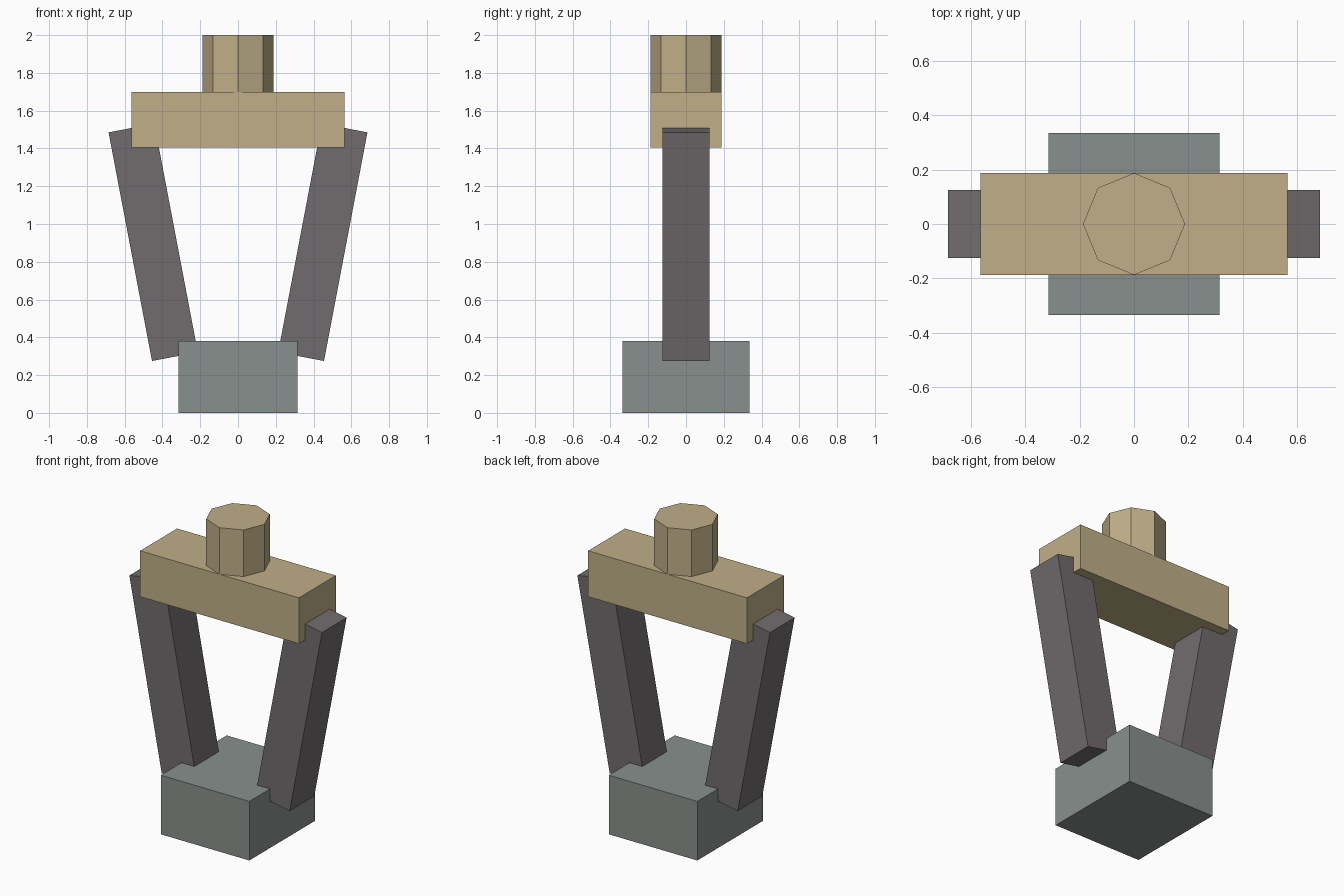
import bpy
import math

if "Cube" in bpy.data.objects:
    bpy.data.objects.remove(bpy.data.objects["Cube"])


def material(name, rgb):
    mat = bpy.data.materials.new(name)
    mat.diffuse_color = (*rgb, 1.0)
    mat.use_nodes = True
    mat.node_tree.nodes["Principled BSDF"].inputs["Base Color"].default_value = mat.diffuse_color
    return mat


def box(name, size, centre, mat, tilt=0.0):
    bpy.ops.mesh.primitive_cube_add(size=1)
    obj = bpy.context.object
    obj.name = name
    obj.scale = size
    obj.location = centre
    obj.rotation_euler.y = tilt
    obj.data.materials.append(mat)
    return obj


stone = material("grey_green", (0.25, 0.28, 0.265))
iron = material("dark_grey", (0.165, 0.15, 0.155))
brass = material("tan", (0.53, 0.43, 0.25))

# Base block
box("base", (0.63, 0.67, 0.38), (0, 0, 0.19), stone)

# Two arms leaning outwards from the base to the crossbar
for side, label in ((-1, "left"), (1, "right")):
    box(label + "_arm", (0.247, 0.25, 1.232), (side * 0.449, 0, 0.903),
        iron, side * math.radians(10.76))

# Crossbar joining the arm tops
box("crossbar", (1.13, 0.375, 0.295), (0, 0, 1.5525), brass)

# Eight-sided stud on the crossbar, sunk slightly to join it
bpy.ops.mesh.primitive_cylinder_add(vertices=8, radius=0.188, depth=0.32,
                                    location=(0, 0, 1.84))
stud = bpy.context.object
stud.name = "top_stud"
stud.data.materials.append(brass)
